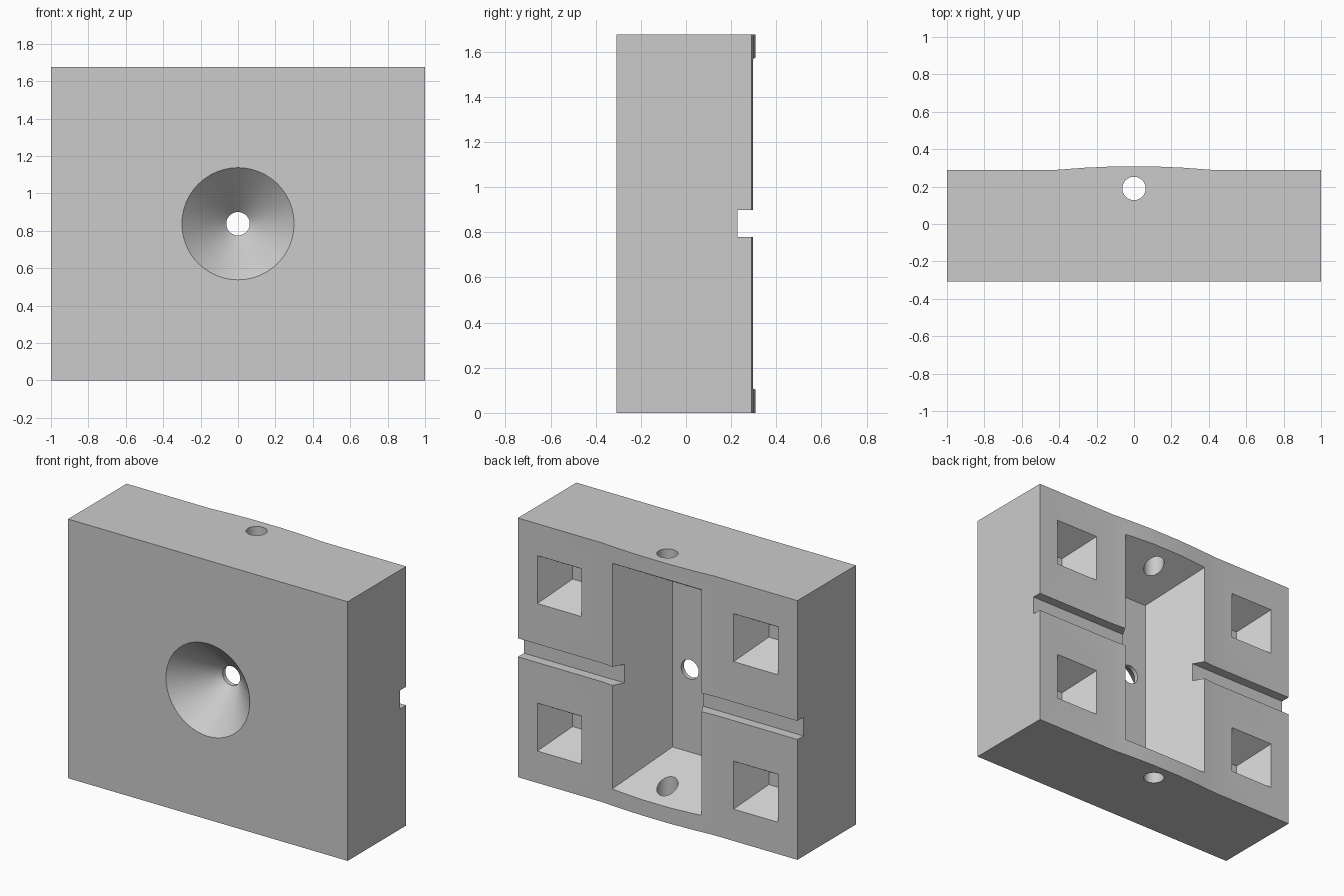
import bpy, bmesh, math
from mathutils import Matrix, Vector

cube = bpy.data.objects.get("Cube")
if cube:
    bpy.data.objects.remove(cube, do_unlink=True)

HEIGHT, FRONT, BACK, CROWN = 1.676, -0.308, 0.29, 0.308
MID = HEIGHT / 2
TAPER = math.tan(math.radians(30))

grey = bpy.data.materials.new("light grey")
grey.use_nodes = True
grey.diffuse_color = (0.6, 0.6, 0.6, 1)
grey.node_tree.nodes["Principled BSDF"].inputs["Base Color"].default_value = (0.6, 0.6, 0.6, 1)


def make_object(name, bm):
    bmesh.ops.recalc_face_normals(bm, faces=bm.faces)
    mesh = bpy.data.meshes.new(name)
    bm.to_mesh(mesh)
    bm.free()
    mesh.materials.append(grey)
    obj = bpy.data.objects.new(name, mesh)
    bpy.context.collection.objects.link(obj)
    return obj


def loft(name, rings):
    """Closed solid through matching rings of points."""
    bm = bmesh.new()
    loops = [[bm.verts.new(p) for p in ring] for ring in rings]
    n = len(loops[0])
    for a, b in zip(loops, loops[1:]):
        for i in range(n):
            j = (i + 1) % n
            bm.faces.new((a[i], a[j], b[j], b[i]))
    bm.faces.new(loops[0])
    bm.faces.new(loops[-1])
    return make_object(name, bm)


def rect(x, z, w, h, y):
    return [(x + sx * w, y, z + sz * h) for sx, sz in ((-1, -1), (1, -1), (1, 1), (-1, 1))]


def tapered_pocket(name, x, z, w, h, mouth, depth):
    """Pocket narrowing inwards from the back; w and h are half sizes at the mouth."""
    out, t = 0.05, TAPER * depth
    o = TAPER * out
    return loft(name, [rect(x, z, w + o, h + o, mouth + out),
                       rect(x, z, w - t, h - t, mouth - depth)])


def circle(r, y, n=48):
    return [(r * math.cos(math.tau * i / n), y, MID + r * math.sin(math.tau * i / n))
            for i in range(n)]


# Block with a slightly crowned back
half = [(1, BACK), (0.41, BACK), (0.26, 0.301), (0.1, CROWN)]
profile = [(-1, FRONT), (1, FRONT)] + half + [(-x, y) for x, y in reversed(half)]
block = loft("block", [[(x, y, z) for x, y in profile] for z in (0, HEIGHT)])

# Central tapered cavity and four corner pockets
cutters = [tapered_pocket("cavity_cutter", 0, MID, 0.32, 0.73, 0.298, 0.338)]
for sx in (-1, 1):
    for sz in (-1, 1):
        cutters.append(tapered_pocket("pocket_cutter", sx * 0.702, MID + sz * 0.477,
                                      0.158, 0.155, BACK, 0.197))

# Horizontal groove across the back
cutters.append(loft("groove_cutter", [rect(0, MID, 1.1, 0.06, 0.228),
                                      rect(0, MID, 1.1, 0.06, 0.5)]))

# Conical front recess running into a through hole
slope = (0.3 - 0.0625) / 0.24
cutters.append(loft("cone_cutter", [circle(0.3 + slope * 0.05, FRONT - 0.05),
                                    circle(0.0625, FRONT + 0.24),
                                    circle(0.0625, 0.1)]))

# Vertical hole through top and bottom walls
bm = bmesh.new()
bmesh.ops.create_cone(bm, cap_ends=True, segments=48, radius1=0.0625, radius2=0.0625,
                      depth=HEIGHT + 0.2, matrix=Matrix.Translation(Vector((0, 0.19, MID))))
cutters.append(make_object("vertical_hole_cutter", bm))

# Carve the block
bpy.context.view_layer.objects.active = block
for cutter in cutters:
    cutter.hide_render = True
    mod = block.modifiers.new("cut", 'BOOLEAN')
    mod.operation, mod.solver, mod.object = 'DIFFERENCE', 'EXACT', cutter
    bpy.ops.object.modifier_apply(modifier=mod.name)
    bpy.data.objects.remove(cutter, do_unlink=True)

for o in bpy.context.selected_objects:
    o.select_set(False)
block.select_set(True)
bpy.ops.object.shade_smooth_by_angle(angle=math.radians(15))
